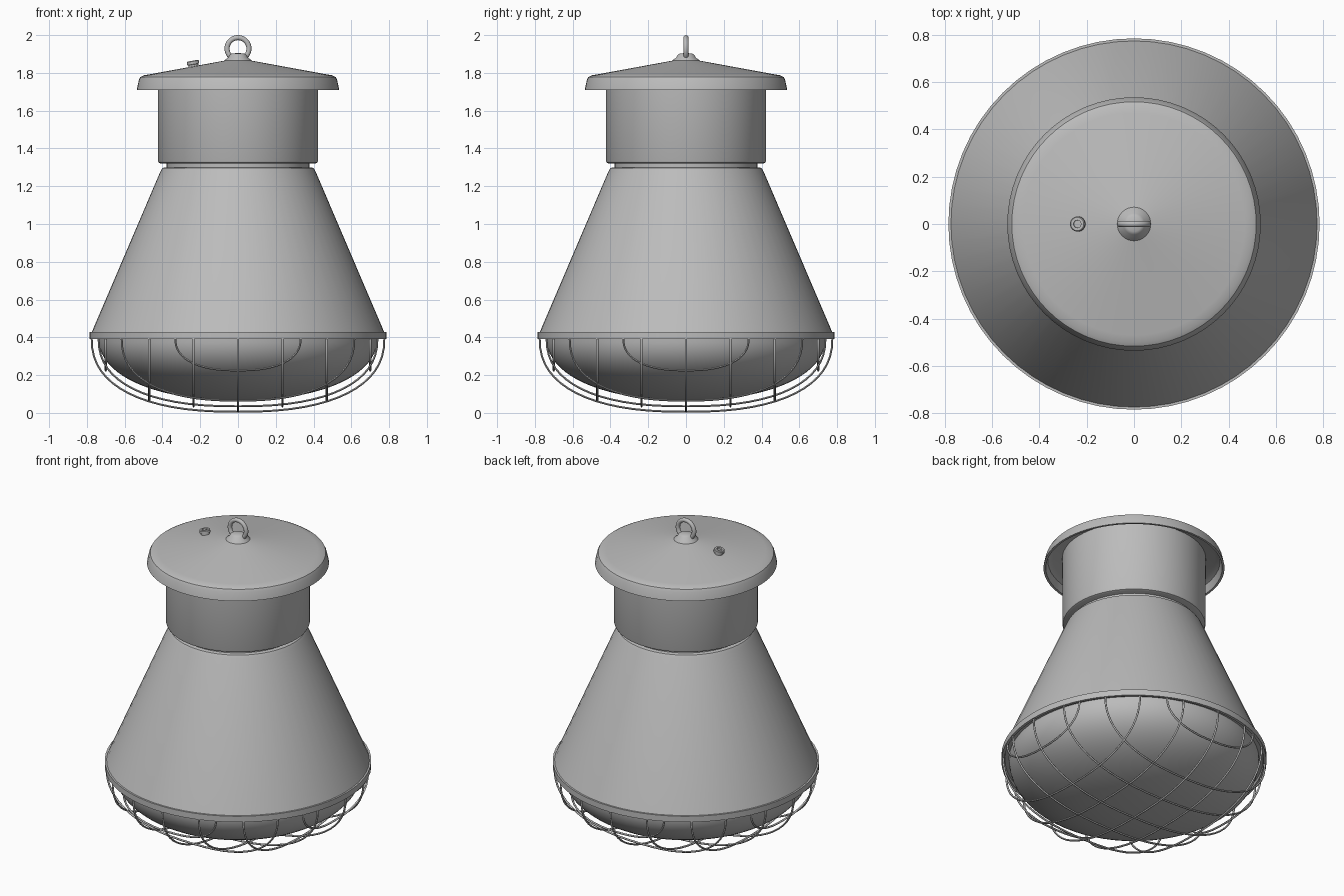
import bpy, math
from mathutils import Matrix, Vector

cube = bpy.data.objects.get("Cube")
if cube:
    bpy.data.objects.remove(cube, do_unlink=True)

SEG = 64
grey = bpy.data.materials.new("painted_grey")
grey.use_nodes = True
colour = (0.5, 0.5, 0.5, 1)
grey.diffuse_color = colour
grey.node_tree.nodes["Principled BSDF"].inputs["Base Color"].default_value = colour


def finish(obj, angle=35):
    obj.data.materials.append(grey)
    bpy.ops.object.select_all(action="DESELECT")
    obj.select_set(True)
    bpy.context.view_layer.objects.active = obj
    bpy.ops.object.shade_smooth_by_angle(angle=math.radians(angle))
    return obj


def lathe(name, profile, seg=SEG, matrix=None):
    """Revolve (radius, z) points, listed from the top down, about z."""
    verts, rings = [], []
    for r, z in profile:
        n = seg if r > 0 else 1
        rings.append([len(verts) + i % n for i in range(seg)])
        for i in range(n):
            a = 2 * math.pi * i / seg
            verts.append((r * math.cos(a), r * math.sin(a), z))
    faces = []
    for top, low in zip(rings, rings[1:]):
        for i in range(seg):
            j = (i + 1) % seg
            loop = [top[i], low[i], low[j], top[j]]
            faces.append(list(dict.fromkeys(loop)))
    mesh = bpy.data.meshes.new(name)
    mesh.from_pydata(verts, [], faces)
    obj = bpy.data.objects.new(name, mesh)
    bpy.context.collection.objects.link(obj)
    if matrix:
        obj.matrix_world = matrix
    return finish(obj)


def bowl(radius, depth, power, steps):
    """Quarter of a superellipse, from the rim to the lowest point."""
    for i in range(steps + 1):
        a = math.pi / 2 * i / steps
        c = max(0.0, math.cos(a))
        yield radius * c ** (2 / power) if i < steps else 0.0, depth * math.sin(a) ** (2 / power)


# Conical reflector, open below
lathe("reflector_cone", [
    (0, 1.3), (0.385, 1.3), (0.4, 1.296), (0.41, 1.28), (0.775, 0.426),
    (0.765, 0.415), (0.72, 0.41), (0, 0.41)])

# Rim band that holds the lens and cage
lathe("rim_band", [
    (0.765, 0.428), (0.785, 0.428), (0.785, 0.39), (0.768, 0.39),
    (0.764, 0.405), (0.7, 0.405)])

# Bulging lens
lathe("lens", [(r, 0.405 - d) for r, d in bowl(0.74, 0.338, 2.2, 20)])

# Neck groove and gear housing
lathe("neck_ring", [(0.378, 1.34), (0.378, 1.29)])
lathe("housing", [
    (0, 1.775), (0.425, 1.775), (0.424, 1.335), (0.42, 1.325),
    (0.41, 1.32), (0, 1.32)])

# Overhanging lid with a hollow underside
lathe("lid", [
    (0, 1.878), (0.06, 1.867), (0.47, 1.792), (0.5, 1.787), (0.517, 1.778),
    (0.525, 1.762), (0.536, 1.71), (0.522, 1.71), (0.51, 1.76),
    (0.48, 1.775), (0, 1.775)])

# Boss and lifting eye
lathe("eye_boss", [
    (0, 1.905), (0.032, 1.903), (0.045, 1.895), (0.053, 1.88),
    (0.07, 1.868), (0.075, 1.855)], 32)
bpy.ops.mesh.primitive_torus_add(
    major_radius=0.058, minor_radius=0.0135, major_segments=40, minor_segments=12,
    location=(0, 0, 1.9285), rotation=(math.pi / 2, 0, 0))
eye = bpy.context.object
eye.name = "lifting_eye"
finish(eye, 60)

# Small hollow plug, square to the slope of the lid
tilt = Matrix.Translation((-0.235, 0, 1.836)) @ Matrix.Rotation(-math.radians(10), 4, "Y")
lathe("vent_plug", [
    (0, 0.018), (0.016, 0.018), (0.016, 0.029), (0.028, 0.029), (0.032, 0.025),
    (0.032, 0.01), (0.026, 0.008), (0.026, -0.01)], 24, tilt)


# Wire cage: bowed wires in parallel planes, crossing both ways
def cage_wire(name, offset, low, turned):
    half = math.sqrt(0.775 ** 2 - offset ** 2)
    side = [(u, 0.4 - d) for u, d in bowl(half, 0.4 - low, 2.4, 16)]
    path = side + [(-u, z) for u, z in reversed(side[:-1])]
    curve = bpy.data.curves.new(name, "CURVE")
    curve.dimensions = "3D"
    curve.bevel_depth = 0.006
    curve.bevel_resolution = 1
    curve.use_fill_caps = True
    spline = curve.splines.new("POLY")
    spline.points.add(len(path) - 1)
    for point, (u, z) in zip(spline.points, path):
        x, y = (offset, u) if turned else (u, offset)
        point.co = (x, y, z, 1)
    obj = bpy.data.objects.new(name, curve)
    bpy.context.collection.objects.link(obj)
    bpy.ops.object.select_all(action="DESELECT")
    obj.select_set(True)
    bpy.context.view_layer.objects.active = obj
    bpy.ops.object.convert(target="MESH")
    finish(bpy.context.object, 60)


for turned in (False, True):
    direction = "lengthwise" if turned else "crosswise"
    for k, (offset, low) in enumerate([(0, 0.006), (0.235, 0.035), (0.47, 0.065), (0.7, 0.225)]):
        for sign in ((1, -1) if k else (1,)):
            cage_wire(f"cage_wire_{direction}_{k}", sign * offset, low, turned)
